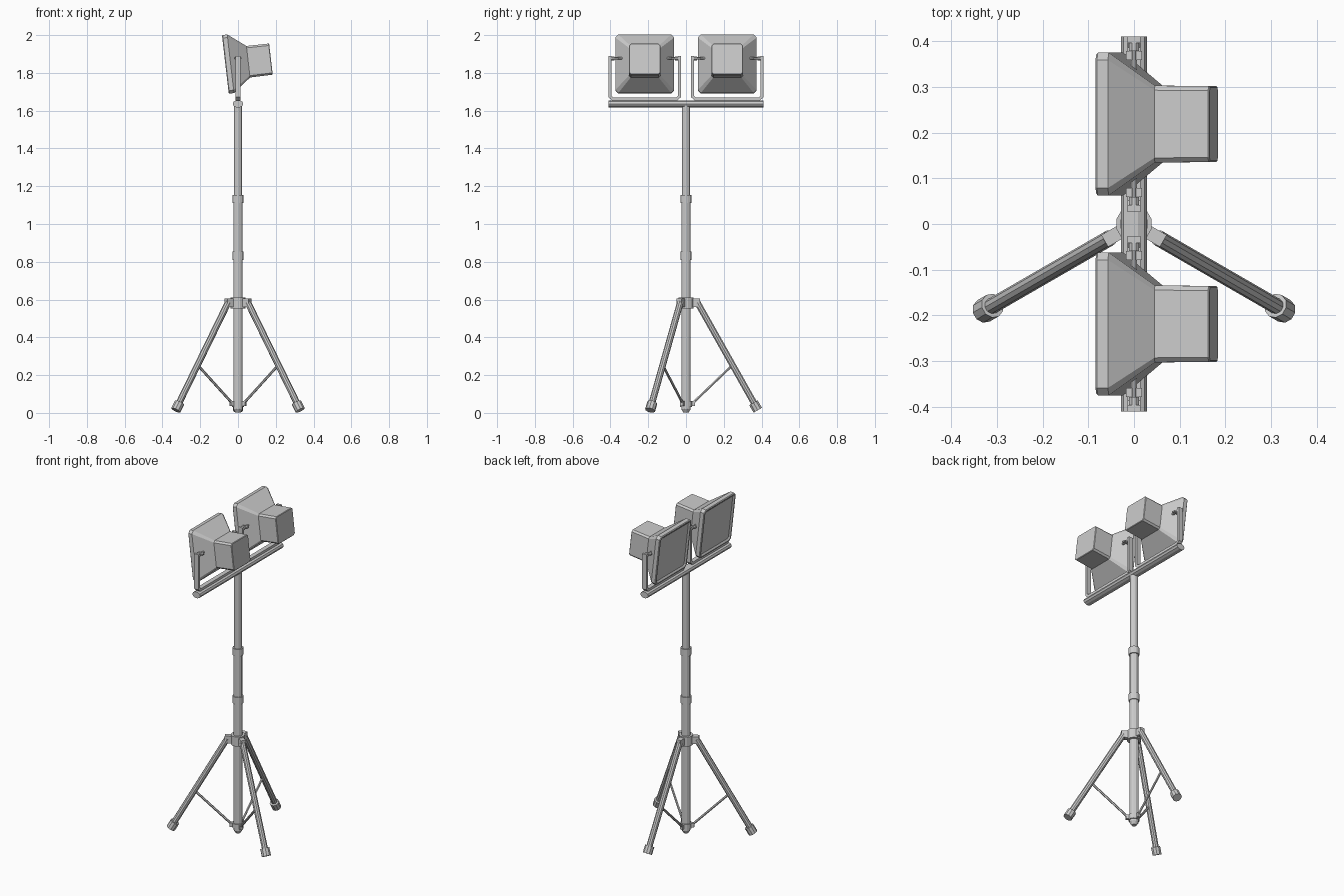
import bpy, bmesh
from math import cos, sin, pi, radians
from mathutils import Vector, Matrix

if "Cube" in bpy.data.objects:
    bpy.data.objects.remove(bpy.data.objects["Cube"])


def make(name, bm):
    bmesh.ops.recalc_face_normals(bm, faces=bm.faces)
    me = bpy.data.meshes.new(name)
    bm.to_mesh(me)
    bm.free()
    ob = bpy.data.objects.new(name, me)
    bpy.context.collection.objects.link(ob)
    return ob


def rod(name, a, b, r, sides=10, r2=None, flat=1.0):
    """Cylinder or cone between two points; flat squashes one cross axis."""
    a, b = Vector(a), Vector(b)
    bm = bmesh.new()
    bmesh.ops.create_cone(bm, cap_ends=True, segments=sides, radius1=r,
                          radius2=r if r2 is None else r2, depth=(b - a).length)
    rot = (b - a).to_track_quat('Z', 'Y').to_matrix().to_4x4()
    spin = Matrix.Rotation(pi / sides, 4, 'Z')
    bm.transform(Matrix.Translation((a + b) / 2) @ rot
                 @ Matrix.Diagonal((1, flat, 1, 1)) @ spin)
    return make(name, bm)


def box(name, centre, size, turn=0):
    bm = bmesh.new()
    bmesh.ops.create_cube(bm, size=1)
    bm.transform(Matrix.Rotation(turn, 4, 'Z') @ Matrix.Translation(centre)
                 @ Matrix.Diagonal((*size, 1)))
    return make(name, bm)


def loft(name, rings, matrix):
    """Chamfered square rings (depth, half size, chamfer) joined along local x."""
    bm = bmesh.new()
    loops = []
    for d, h, c in rings:
        k = h - c
        pts = [(h, k), (k, h), (-k, h), (-h, k), (-h, -k), (-k, -h), (k, -h), (h, -k)]
        loops.append([bm.verts.new((d, y, z)) for y, z in pts])
    for p, q in zip(loops, loops[1:]):
        for i in range(8):
            j = (i + 1) % 8
            bm.faces.new((p[i], p[j], q[j], q[i]))
    bm.faces.new(loops[0])
    bm.faces.new(loops[-1])
    bm.transform(matrix)
    return make(name, bm)


# telescopic pole
rod("pole_lower", (0, 0, 0.02), (0, 0, 0.83), 0.026, 12)
rod("pole_middle", (0, 0, 0.83), (0, 0, 1.13), 0.0245, 12)
rod("pole_upper", (0, 0, 1.13), (0, 0, 1.63), 0.023, 12)
rod("pole_end_cap", (0, 0, 0.001), (0, 0, 0.02), 0.014, 12, 0.026)
for z in (0.832, 1.132):
    rod("pole_collar", (0, 0, z - 0.022), (0, 0, z + 0.022), 0.031, 12)

# leg hubs
rod("upper_hub", (0, 0, 0.553), (0, 0, 0.612), 0.04, 12)
rod("lower_hub", (0, 0, 0.032), (0, 0, 0.064), 0.032, 12)

# three legs with feet, hinges and struts
for ang in (radians(-30), radians(90), radians(210)):
    def pt(r, z):
        return (r * cos(ang), r * sin(ang), z)
    box("leg_hinge", (0.052, 0, 0.583), (0.044, 0.03, 0.044), ang)
    rod("leg", pt(0.06, 0.585), pt(0.37, 0.035), 0.0175, 10)
    rod("foot", pt(0.357, 0.054), pt(0.38, 0.014), 0.027, 10)
    box("strut_hinge", (0.036, 0, 0.05), (0.022, 0.018, 0.026), ang)
    rod("strut", pt(0.036, 0.052), pt(0.243, 0.25), 0.007, 6)

# cross bar
rod("cross_bar", (0, -0.41, 1.636), (0, 0.41, 1.636), 0.028, 10, flat=0.7)

tilt = Matrix.Rotation(radians(-6.6), 4, 'Y')
for cy in (-0.2185, 0.2185):
    # lamp head: recessed glass, rim, tapering housing and rear box
    place = Matrix.Translation((-0.067, cy, 1.845)) @ tilt
    loft("lamp_head", [(0.008, 0.136, 0.008), (0.0, 0.146, 0.012), (0.0, 0.152, 0.015),
                       (0.004, 0.156, 0.016), (0.028, 0.156, 0.016), (0.122, 0.084, 0.01),
                       (0.240, 0.083, 0.01), (0.243, 0.080, 0.009)], place)

    # U-shaped yoke swept as a flat strip
    bm = bmesh.new()
    outer = [(-0.192, 1.89), (-0.192, 1.672), (-0.174, 1.655),
             (0.174, 1.655), (0.192, 1.672), (0.192, 1.89)]
    inner = [(-0.177, 1.89), (-0.177, 1.68), (-0.167, 1.67),
             (0.167, 1.67), (0.177, 1.68), (0.177, 1.89)]
    rows = []
    for o, i in zip(outer, inner):
        rows.append([bm.verts.new((x, cy + p[0], p[1])) for x, p in
                     ((-0.014, o), (0.014, o), (0.014, i), (-0.014, i))])
    for p, q in zip(rows, rows[1:]):
        for k in range(4):
            bm.faces.new((p[k], p[(k + 1) % 4], q[(k + 1) % 4], q[k]))
    bm.faces.new(rows[0])
    bm.faces.new(rows[-1])
    make("yoke", bm)

    # pivot bolts and wing knobs
    for s in (-1, 1):
        rod("pivot_bolt", (0, cy + s * 0.11, 1.877), (0, cy + s * 0.19, 1.877), 0.007, 8)
        rod("pivot_washer", (0, cy + s * 0.160, 1.877), (0, cy + s * 0.177, 1.877), 0.012, 8)
        box("wing_knob", (0, cy + s * 0.150, 1.877), (0.036, 0.02, 0.009))
